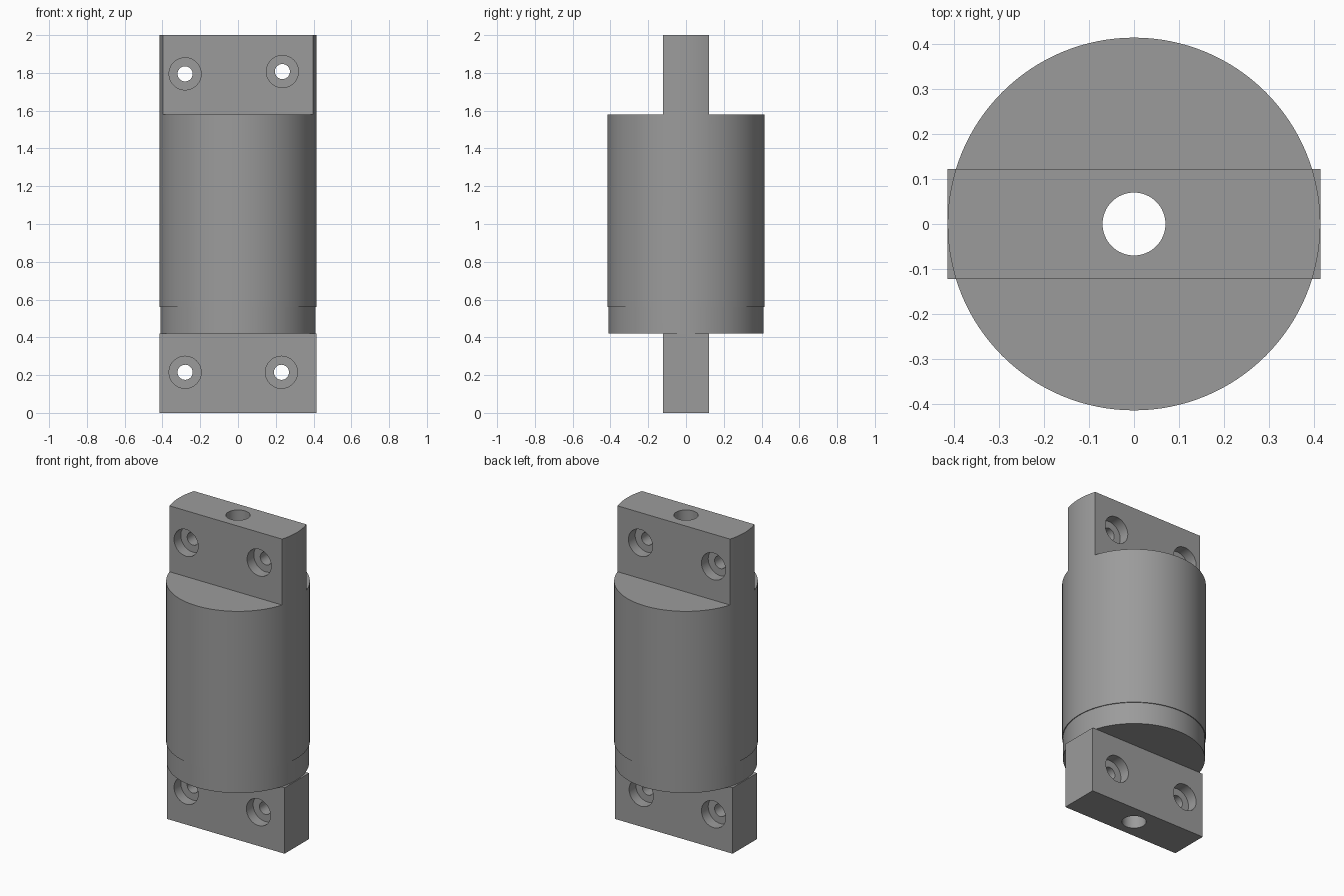
import bpy, math

if "Cube" in bpy.data.objects:
    bpy.data.objects.remove(bpy.data.objects["Cube"])

R = 0.415        # body radius
T = 0.123        # half thickness of the lugs
SHOULDER = 1.58  # top of the round body
LUG = 0.42       # height of the lower lug

steel = bpy.data.materials.new("steel grey")
steel.diffuse_color = (0.33, 0.33, 0.33, 1)
steel.use_nodes = True
steel.node_tree.nodes["Principled BSDF"].inputs["Base Color"].default_value = steel.diffuse_color


def cylinder(name, r, start, end, axis="Z", sides=128):
    """Cylinder between two points lying along Z or Y."""
    mid = [(a + b) / 2 for a, b in zip(start, end)]
    rot = (math.pi / 2, 0, 0) if axis == "Y" else (0, 0, 0)
    bpy.ops.mesh.primitive_cylinder_add(vertices=sides, radius=r, depth=math.dist(start, end),
                                        location=mid, rotation=rot)
    ob = bpy.context.object
    ob.name = name
    ob.data.materials.append(steel)
    return ob


def box(name, lo, hi):
    bpy.ops.mesh.primitive_cube_add(size=1, location=[(a + b) / 2 for a, b in zip(lo, hi)])
    ob = bpy.context.object
    ob.name = name
    ob.scale = [b - a for a, b in zip(lo, hi)]
    bpy.ops.object.transform_apply(location=False, rotation=False, scale=True)
    ob.data.materials.append(steel)
    return ob


def combine(target, tool, operation):
    """Apply a boolean and remove the tool object."""
    mod = target.modifiers.new(operation, "BOOLEAN")
    mod.operation, mod.solver, mod.object = operation, "EXACT", tool
    bpy.context.view_layer.objects.active = target
    bpy.ops.object.modifier_apply(modifier=mod.name)
    bpy.data.objects.remove(tool)


# Round body, with both sides milled away to leave the upper lug
body = cylinder("coupling_body", R, (0, 0, 0.56), (0, 0, 2))
for s in (-1, 1):
    y0, y1 = sorted((s * T, s * 0.6))
    combine(body, box("side_cut", (-0.6, y0, SHOULDER), (0.6, y1, 2.2)), "DIFFERENCE")

# Slightly narrower collar and square-ended lower lug
combine(body, cylinder("collar", 0.41, (0, 0, LUG), (0, 0, 0.8)), "UNION")
combine(body, box("lower_lug", (-R, -T, 0), (R, T, LUG)), "UNION")

# Central bore
combine(body, cylinder("bore", 0.07, (0, 0, -0.2), (0, 0, 2.2), sides=64), "DIFFERENCE")

# Bolt holes, counterbored from both faces
for x, z in ((-0.28, 1.795), (0.235, 1.807), (-0.28, 0.215), (0.23, 0.215)):
    combine(body, cylinder("bolt_hole", 0.04, (x, -0.3, z), (x, 0.3, z), "Y", 32), "DIFFERENCE")
    for s in (-1, 1):
        combine(body, cylinder("counterbore", 0.085, (x, s * 0.055, z), (x, s * 0.3, z), "Y", 48),
                "DIFFERENCE")

# Smooth round walls, crisp machined edges
bpy.ops.object.select_all(action="DESELECT")
body.select_set(True)
bpy.context.view_layer.objects.active = body
bpy.ops.object.shade_smooth_by_angle(angle=math.radians(30))
